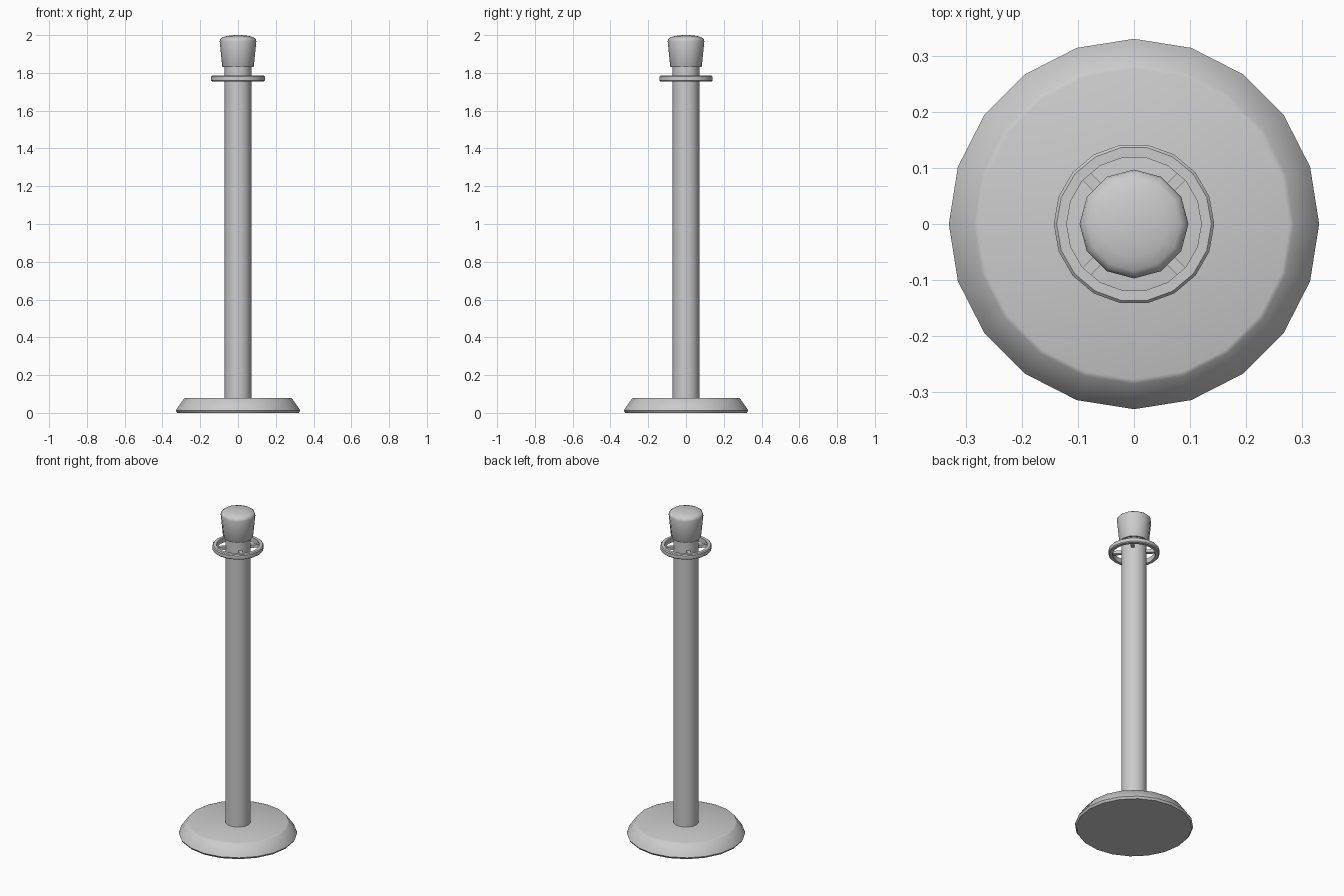
import bpy, math
from mathutils import Matrix

if "Cube" in bpy.data.objects:
    bpy.data.objects.remove(bpy.data.objects["Cube"])


def make_object(name, verts, faces, angle=40):
    mesh = bpy.data.meshes.new(name)
    mesh.from_pydata(verts, [], faces)
    obj = bpy.data.objects.new(name, mesh)
    bpy.context.collection.objects.link(obj)
    bpy.ops.object.select_all(action='DESELECT')
    obj.select_set(True)
    bpy.context.view_layer.objects.active = obj
    bpy.ops.object.shade_smooth_by_angle(angle=math.radians(angle))
    return obj


def lathe(name, profile, sides, closed=False, angle=40):
    """Spin (radius, z) points listed bottom to top; cap the ends unless closed."""
    verts = [(r * math.cos(2 * math.pi * i / sides), r * math.sin(2 * math.pi * i / sides), z)
             for r, z in profile for i in range(sides)]
    n = len(profile)
    faces = []
    for j in range(n if closed else n - 1):
        a, b = j * sides, ((j + 1) % n) * sides
        for i in range(sides):
            k = (i + 1) % sides
            faces.append((a + i, a + k, b + k, b + i))
    if not closed:
        faces.append(tuple(reversed(range(sides))))
        faces.append(tuple(range((n - 1) * sides, n * sides)))
    return make_object(name, verts, faces, angle)


# Weighted foot with sloping rim
lathe("base", [(0.322, 0), (0.33, 0.012), (0.322, 0.025), (0.285, 0.077), (0.277, 0.08)], 20, angle=50)

# Upright tube
lathe("pole", [(0.071, 0.07), (0.071, 1.84)], 16)

# Rope ring, open in the middle
lathe("rope_ring", [(0.12, 1.755), (0.138, 1.755), (0.143, 1.76), (0.143, 1.78),
                    (0.138, 1.785), (0.12, 1.785)], 18, closed=True, angle=30)

# Four spokes holding the ring
for i in range(4):
    bpy.ops.mesh.primitive_cube_add(size=1)
    spoke = bpy.context.object
    spoke.name = f"ring_spoke_{i + 1}"
    spoke.data.transform(Matrix.Rotation(math.radians(45 + 90 * i), 4, 'Z')
                         @ Matrix.Translation((0.092, 0, 1.77))
                         @ Matrix.Diagonal((0.06, 0.02, 0.018, 1)))

# Flared cap with a low dome
lathe("cap", [(0.08, 1.83), (0.084, 1.836), (0.097, 1.968), (0.094, 1.98), (0.083, 1.988),
              (0.06, 1.995), (0.03, 1.999), (0.005, 2.0)], 12, angle=50)
